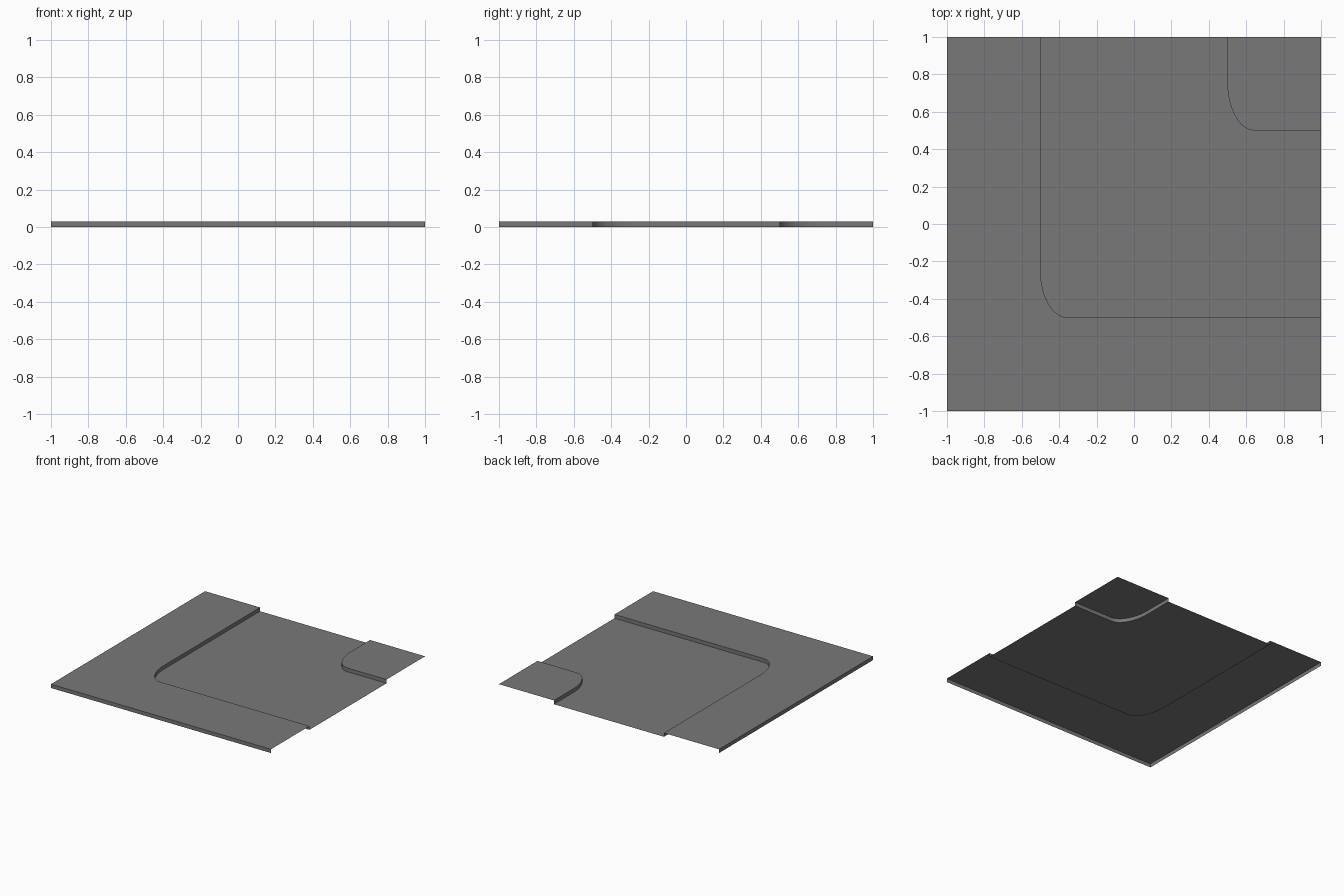
import bpy, bmesh
from math import sin, cos, pi, radians

if "Cube" in bpy.data.objects:
    bpy.data.objects.remove(bpy.data.objects["Cube"])

HEIGHT = 0.031      # height of the raised ground above the channel
HALF = 1.0          # half the tile width
BEND_X, BEND_Y = 0.145, 0.25
STEPS = 12

grey = bpy.data.materials.new("stone grey")
grey.use_nodes = True
colour = (0.19, 0.19, 0.19, 1)
grey.diffuse_color = colour
shader = grey.node_tree.nodes["Principled BSDF"]
shader.inputs["Base Color"].default_value = colour
shader.inputs["Roughness"].default_value = 0.9


def bank(c):
    """Path from the back edge, round the bend at (c, c), to the right edge."""
    points = [(c, HALF)]
    for i in range(STEPS + 1):
        a = pi / 2 * i / STEPS
        points.append((c + BEND_X * (1 - cos(a)), c + BEND_Y * (1 - sin(a))))
    return points + [(HALF, c)]


def on_open_edge(a, b):
    """The back and right edges of the tile have no skirt."""
    return any(a[k] == HALF and b[k] == HALF for k in (0, 1))


def sheet(name, outline, z, walls):
    """Flat sheet from a counter-clockwise outline, with walls down to the ground."""
    bm = bmesh.new()
    top = [bm.verts.new((x, y, z)) for x, y in outline]
    bm.faces.new(top)
    if walls:
        low = [bm.verts.new((x, y, 0)) for x, y in outline]
        for i in range(len(outline)):
            j = (i + 1) % len(outline)
            if not on_open_edge(outline[i], outline[j]):
                bm.faces.new((low[i], low[j], top[j], top[i]))
        bmesh.ops.delete(bm, geom=[v for v in low if not v.link_faces], context="VERTS")
    mesh = bpy.data.meshes.new(name)
    bm.to_mesh(mesh)
    bm.free()
    mesh.materials.append(grey)
    obj = bpy.data.objects.new(name, mesh)
    bpy.context.collection.objects.link(obj)
    bpy.ops.object.select_all(action="DESELECT")
    obj.select_set(True)
    bpy.context.view_layer.objects.active = obj
    bpy.ops.object.shade_smooth_by_angle(angle=radians(40))


outer_bank, inner_bank = bank(-0.5), bank(0.5)

# Raised ground outside the bend, with skirts on the front and the -x side
border = outer_bank + [(HALF, -HALF), (-HALF, -HALF), (-HALF, HALF)]
sheet("outer_ground", border[::-1], HEIGHT, True)

# Sunken channel floor
sheet("channel_floor", outer_bank + inner_bank[::-1], 0, False)

# Raised corner inside the bend
sheet("inner_ground", inner_bank + [(HALF, HALF)], HEIGHT, True)
